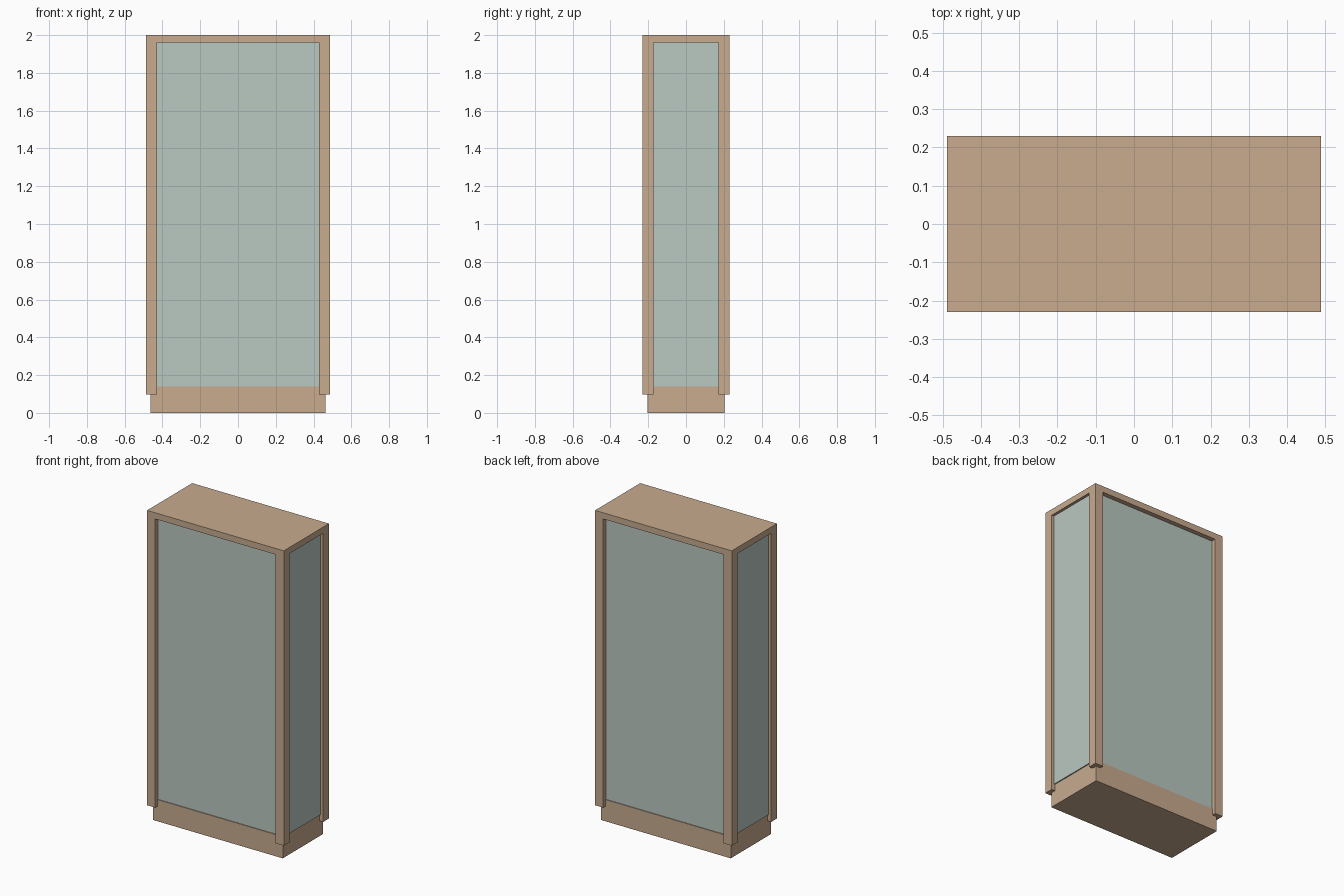
import bpy

if "Cube" in bpy.data.objects:
    bpy.data.objects.remove(bpy.data.objects["Cube"])


def material(name, rgb):
    m = bpy.data.materials.new(name)
    m.diffuse_color = (*rgb, 1.0)
    m.use_nodes = True
    m.node_tree.nodes["Principled BSDF"].inputs["Base Color"].default_value = m.diffuse_color
    return m


wood = material("light_wood", (0.578, 0.407, 0.275))
glass = material("pale_glass", (0.491, 0.578, 0.533))


def box(name, lo, hi, mat):
    """Axis-aligned box between two corners."""
    x0, y0, z0 = lo
    x1, y1, z1 = hi
    verts = [(x, y, z) for z in (z0, z1)
             for x, y in ((x0, y0), (x1, y0), (x1, y1), (x0, y1))]
    faces = [(3, 2, 1, 0), (4, 5, 6, 7)]
    faces += [(i, (i + 1) % 4, (i + 1) % 4 + 4, i + 4) for i in range(4)]
    mesh = bpy.data.meshes.new(name)
    mesh.from_pydata(verts, [], faces)
    mesh.materials.append(mat)
    ob = bpy.data.objects.new(name, mesh)
    bpy.context.collection.objects.link(ob)
    return ob


W, D, H = 0.488, 0.23, 2.0      # half width, half depth, height
POST = 0.058                    # post thickness
TOP, BASE, FOOT = 1.96, 0.14, 0.098
GX, GY, T = 0.47, 0.20, 0.008   # glass outer planes and thickness

# Plinth and top board
box("plinth", (-0.463, -0.205, 0), (0.463, 0.205, BASE), wood)
box("top_board", (-W, -D, TOP), (W, D, H), wood)

# Corner posts, hanging slightly over the plinth
for sx, side in ((-1, "left"), (1, "right")):
    for sy, end in ((-1, "front"), (1, "back")):
        xs = sorted((sx * W, sx * (W - POST)))
        ys = sorted((sy * D, sy * (D - POST)))
        box(f"{end}_{side}_post", (xs[0], ys[0], FOOT), (xs[1], ys[1], TOP), wood)

# Glass panes between the posts
px, py = W - POST, D - POST
for s, end, side in ((-1, "front", "left"), (1, "back", "right")):
    ys = sorted((s * GY, s * (GY - T)))
    box(f"{end}_glass", (-px, ys[0], BASE), (px, ys[1], TOP), glass)
    xs = sorted((s * GX, s * (GX - T)))
    box(f"{side}_glass", (xs[0], -py, BASE), (xs[1], py, TOP), glass)
